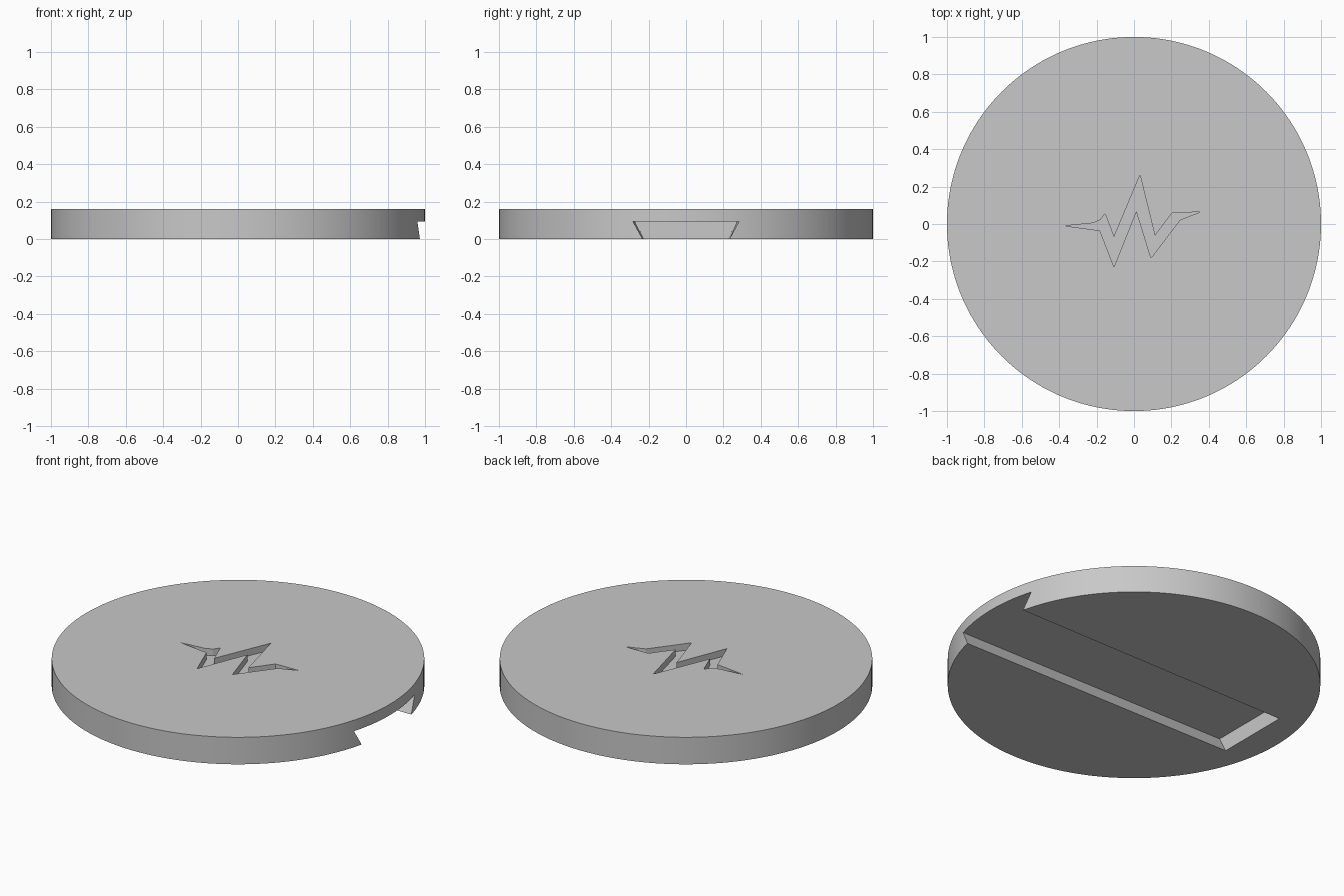
import bpy
import bmesh

cube = bpy.data.objects.get("Cube")
if cube:
    bpy.data.objects.remove(cube, do_unlink=True)

RADIUS, HEIGHT = 1.0, 0.16
SLOT_DEPTH, ENGRAVE_DEPTH = 0.095, 0.04

grey = bpy.data.materials.new("plain grey")
grey.use_nodes = True
colour = (0.58, 0.58, 0.58, 1)
grey.diffuse_color = colour
grey.node_tree.nodes["Principled BSDF"].inputs["Base Color"].default_value = colour


def loft(name, start, end):
    """Closed solid between two matching outlines."""
    bm = bmesh.new()
    a = [bm.verts.new(p) for p in start]
    b = [bm.verts.new(p) for p in end]
    bm.faces.new(a)
    bm.faces.new(b)
    for i in range(len(a)):
        j = (i + 1) % len(a)
        bm.faces.new((a[i], a[j], b[j], b[i]))
    bmesh.ops.recalc_face_normals(bm, faces=bm.faces)
    mesh = bpy.data.meshes.new(name)
    bm.to_mesh(mesh)
    bm.free()
    mesh.materials.append(grey)
    obj = bpy.data.objects.new(name, mesh)
    bpy.context.collection.objects.link(obj)
    return obj


def carve(body, cutter):
    """Subtract the cutter, then discard it."""
    mod = body.modifiers.new(cutter.name, "BOOLEAN")
    mod.operation, mod.solver, mod.object = "DIFFERENCE", "EXACT", cutter
    bpy.ops.object.select_all(action="DESELECT")
    body.select_set(True)
    bpy.context.view_layer.objects.active = body
    bpy.ops.object.modifier_apply(modifier=mod.name)
    bpy.data.objects.remove(cutter, do_unlink=True)


# Round body
bpy.ops.mesh.primitive_cylinder_add(vertices=160, radius=RADIUS, depth=HEIGHT,
                                    location=(0, 0, HEIGHT / 2))
disc = bpy.context.object
disc.name = "disc"
disc.data.materials.append(grey)


# Dovetail slot underneath, open at the left rim and slightly narrower inside
def dovetail(x, low, high):
    over = (high - low) / SLOT_DEPTH * 0.02
    return [(x, -low + over, -0.02), (x, low - over, -0.02),
            (x, high, SLOT_DEPTH), (x, -high, SLOT_DEPTH)]


carve(disc, loft("slot_cutter", dovetail(-0.83, 0.224, 0.274),
                 dovetail(1.1, 0.233, 0.285)))

# Zigzag pulse engraved in the top
pulse = [(-0.37, -0.01), (-0.22, 0.005), (-0.18, 0.022), (-0.155, 0.055),
         (-0.107, -0.07), (0.032, 0.262), (0.112, -0.063), (0.204, 0.06),
         (0.354, 0.064), (0.246, 0.022), (0.091, -0.182), (0.013, 0.07),
         (-0.107, -0.23), (-0.182, -0.035)]
carve(disc, loft("pulse_cutter",
                 [(x, y, HEIGHT - ENGRAVE_DEPTH) for x, y in pulse],
                 [(x, y, HEIGHT + 0.02) for x, y in pulse]))

# Smooth rim with crisp edges
bpy.ops.object.shade_smooth_by_angle(angle=0.5)
